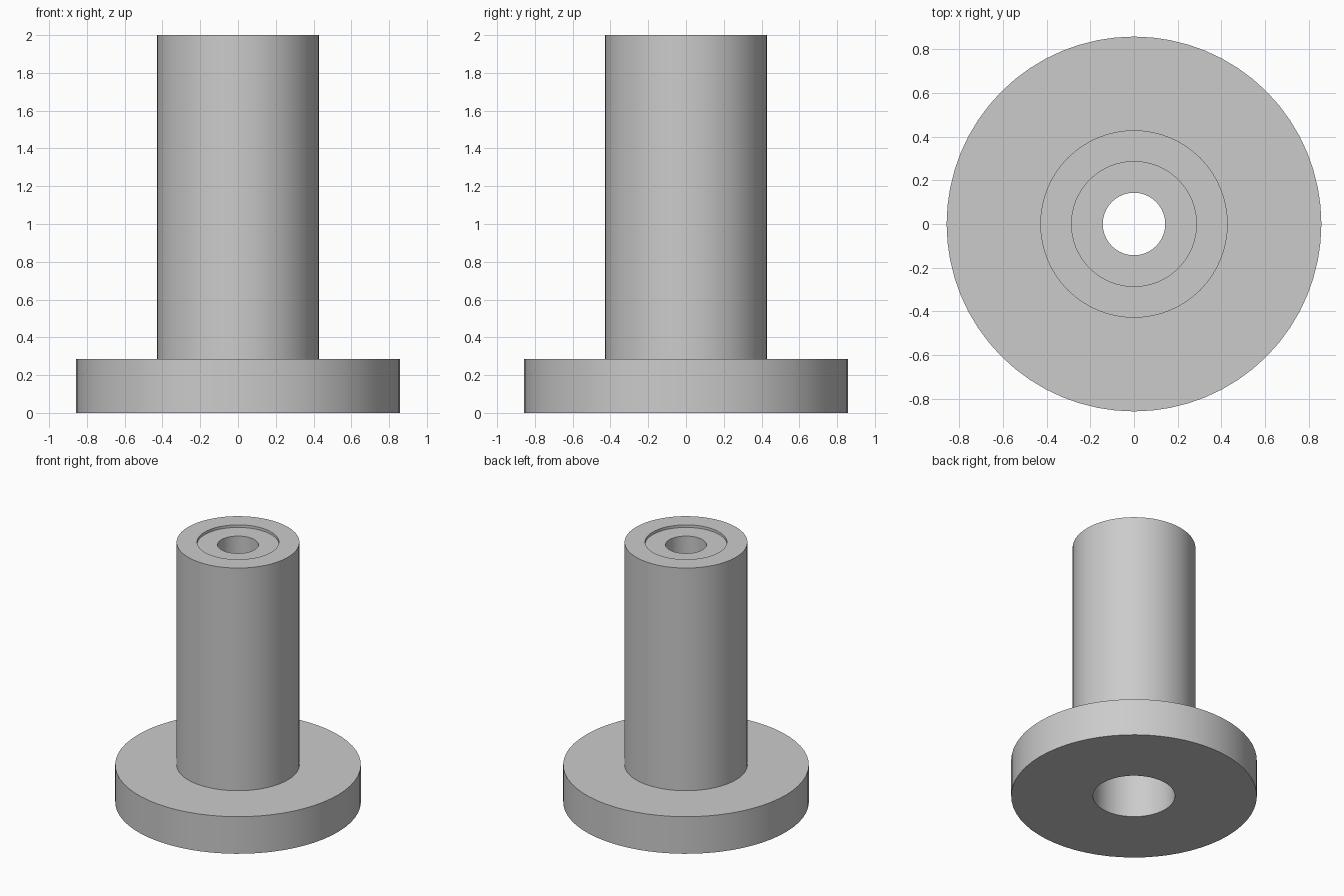
import bpy
import bmesh
import math

SEGMENTS = 64
UNIT = 1 / 7          # all main sizes are multiples of this module

if "Cube" in bpy.data.objects:
    bpy.data.objects.remove(bpy.data.objects["Cube"])

grey = bpy.data.materials.new("light grey")
grey.use_nodes = True
colour = (0.6, 0.6, 0.6, 1)
grey.diffuse_color = colour
grey.node_tree.nodes["Principled BSDF"].inputs["Base Color"].default_value = colour


def lathe(name, profile):
    """Revolve a closed (radius, height) profile around z."""
    bm = bmesh.new()
    verts = [bm.verts.new((r, 0, z)) for r, z in profile]
    edges = [bm.edges.new((v, verts[i - 1])) for i, v in enumerate(verts)]
    bmesh.ops.spin(bm, geom=verts + edges, cent=(0, 0, 0), axis=(0, 0, 1),
                   angle=math.tau, steps=SEGMENTS, use_merge=True)
    bmesh.ops.remove_doubles(bm, verts=bm.verts, dist=1e-5)
    bmesh.ops.recalc_face_normals(bm, faces=bm.faces)
    mesh = bpy.data.meshes.new(name)
    bm.to_mesh(mesh)
    bm.free()
    mesh.materials.append(grey)
    obj = bpy.data.objects.new(name, mesh)
    bpy.context.collection.objects.link(obj)
    bpy.ops.object.select_all(action='DESELECT')
    obj.select_set(True)
    bpy.context.view_layer.objects.active = obj
    bpy.ops.object.shade_smooth_by_angle(angle=math.radians(30))
    return obj


# Flanged tube: wide bore from below, narrow hole and shallow recess on top
flange_r, tube_r, bore_r, hole_r = 6 * UNIT, 3 * UNIT, 2 * UNIT, UNIT
flange_top, top = 2 * UNIT, 2.0
ledge_top = top - 0.02
ledge_bottom = ledge_top - UNIT

lathe("flanged_tube", [
    (bore_r, 0), (flange_r, 0), (flange_r, flange_top),
    (tube_r, flange_top), (tube_r, top), (bore_r, top),
    (bore_r, ledge_top), (hole_r, ledge_top),
    (hole_r, ledge_bottom), (bore_r, ledge_bottom),
])
